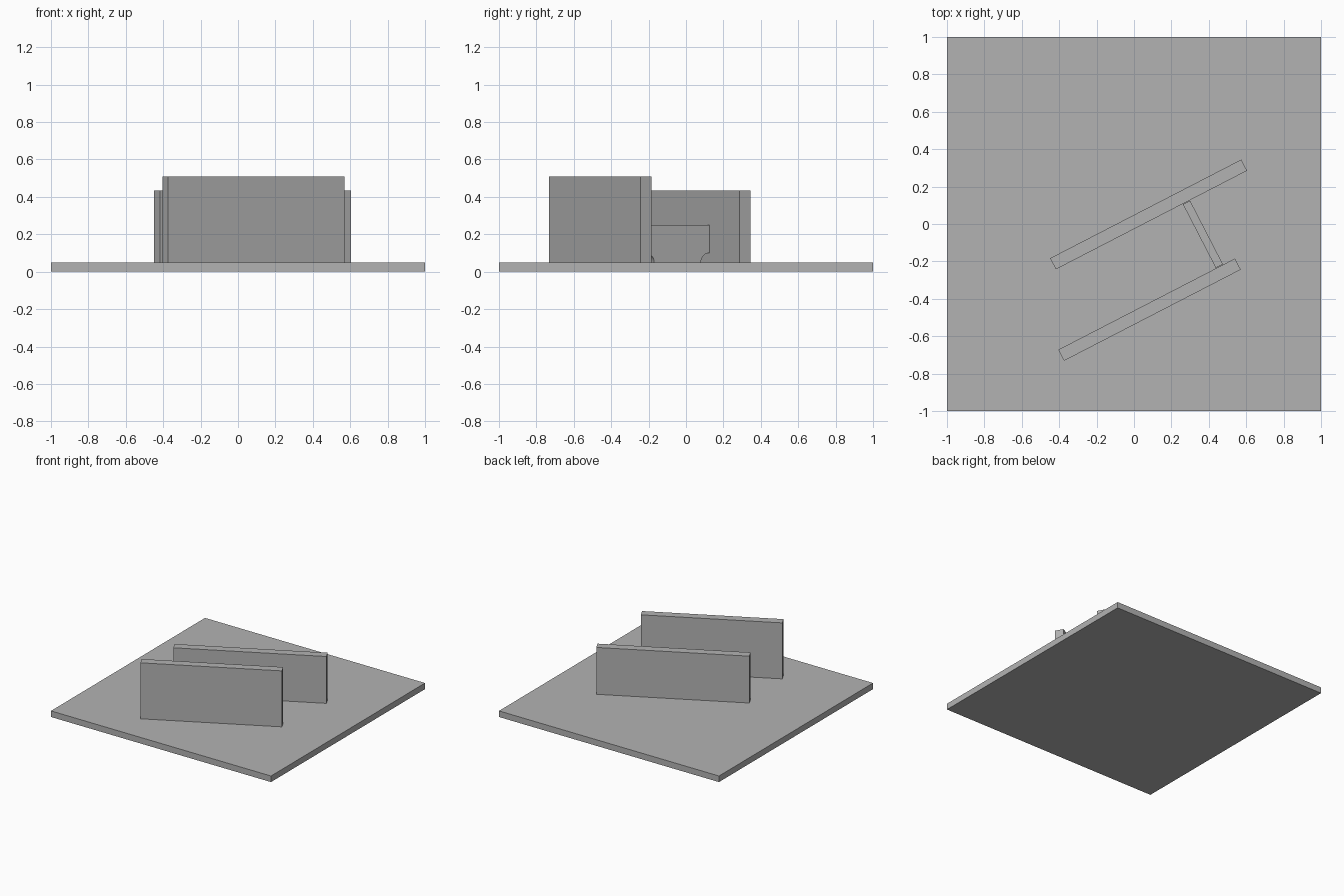
import bpy, bmesh, math
from mathutils import Matrix

cube = bpy.data.objects.get("Cube")
if cube:
    bpy.data.objects.remove(cube, do_unlink=True)

grey = bpy.data.materials.new("plain grey")
grey.use_nodes = True
color = (0.45, 0.45, 0.45, 1)
grey.diffuse_color = color
grey.node_tree.nodes["Principled BSDF"].inputs["Base Color"].default_value = color

ANGLE = math.radians(27.3)
FLOOR = 0.05


def add_prism(name, profile, thickness, location, angle=0):
    """Extrude an upright (length, height) outline symmetrically across its thickness."""
    bm = bmesh.new()
    face = bm.faces.new([bm.verts.new((u, -thickness / 2, z)) for u, z in profile])
    extruded = bmesh.ops.extrude_face_region(bm, geom=[face])["geom"]
    bmesh.ops.translate(bm, vec=(0, thickness, 0),
                        verts=[v for v in extruded if isinstance(v, bmesh.types.BMVert)])
    bmesh.ops.recalc_face_normals(bm, faces=bm.faces)
    mesh = bpy.data.meshes.new(name)
    bm.to_mesh(mesh)
    bm.free()
    mesh.materials.append(grey)
    obj = bpy.data.objects.new(name, mesh)
    obj.matrix_world = Matrix.Translation(location) @ Matrix.Rotation(angle, 4, "Z")
    bpy.context.collection.objects.link(obj)
    return obj


def rectangle(length, height):
    h = length / 2
    return [(-h, 0), (h, 0), (h, height), (-h, height)]


# Ground slab
add_prism("ground_slab", rectangle(2, FLOOR), 2, (0, 0, 0))

# Two parallel walls
add_prism("back_wall", rectangle(1.15, 0.385), 0.067, (0.078, 0.051, FLOOR), ANGLE)
add_prism("front_wall", rectangle(1.063, 0.46), 0.067, (0.083, -0.458, FLOOR), ANGLE)

# Low cross wall with a quarter-round notch at each lower corner
half, notch, steps = 0.191, 0.05, 16
arc = [(half - notch * math.cos(t), notch * math.sin(t))
       for t in (i * math.pi / 2 / steps for i in range(steps + 1))]
outline = arc + [(half, 0.2), (-half, 0.2)] + [(-u, z) for u, z in reversed(arc)]
add_prism("cross_wall", outline, 0.043, (0.3685, -0.055, FLOOR), ANGLE + math.pi / 2)
